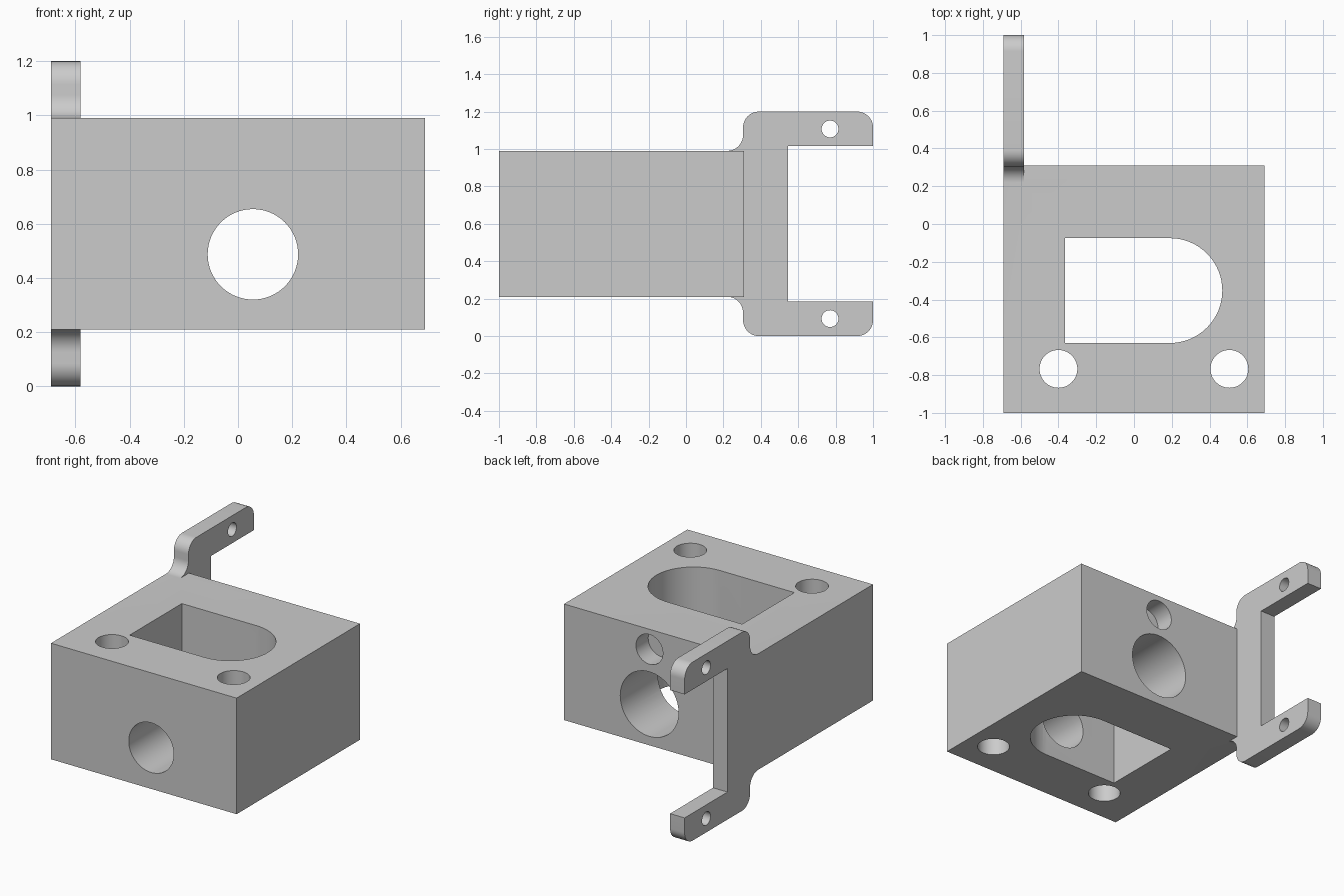
import bpy
import bmesh
from math import sin, cos, radians

cube = bpy.data.objects.get("Cube")
if cube:
    bpy.data.objects.remove(cube, do_unlink=True)

grey = bpy.data.materials.new("plain grey")
grey.use_nodes = True
COLOUR = (0.6, 0.6, 0.6, 1)
grey.diffuse_color = COLOUR
grey.node_tree.nodes["Principled BSDF"].inputs["Base Color"].default_value = COLOUR


def arc(cx, cy, r, start, end, steps):
    angles = [radians(start + (end - start) * i / steps) for i in range(steps + 1)]
    return [(cx + r * cos(a), cy + r * sin(a)) for a in angles]


def circle(cx, cy, r, steps=64):
    return arc(cx, cy, r, 0, 360, steps)[:-1]


def prism(name, outline, axis, low, high):
    """Extrude a flat outline along one axis."""
    place = {"x": lambda a, b, t: (t, a, b),
             "y": lambda a, b, t: (a, t, b),
             "z": lambda a, b, t: (a, b, t)}[axis]
    bm = bmesh.new()
    rings = [[bm.verts.new(place(a, b, t)) for a, b in outline] for t in (low, high)]
    for ring in rings:
        bm.faces.new(ring)
    n = len(outline)
    for i in range(n):
        j = (i + 1) % n
        bm.faces.new((rings[0][i], rings[0][j], rings[1][j], rings[1][i]))
    bmesh.ops.recalc_face_normals(bm, faces=bm.faces)
    mesh = bpy.data.meshes.new(name)
    bm.to_mesh(mesh)
    bm.free()
    mesh.materials.append(grey)
    obj = bpy.data.objects.new(name, mesh)
    bpy.context.collection.objects.link(obj)
    return obj


def combine(target, tool, operation):
    """Apply a boolean and remove the tool."""
    tool.hide_render = True
    mod = target.modifiers.new(operation.lower(), "BOOLEAN")
    mod.operation = operation
    mod.solver = "EXACT"
    mod.object = tool
    bpy.context.view_layer.objects.active = target
    bpy.ops.object.modifier_apply(modifier=mod.name)
    bpy.data.objects.remove(tool, do_unlink=True)


SIDE, BACK, BOTTOM, TOP, HEIGHT = 0.69, 0.31, 0.21, 0.99, 1.2

# Block
block = prism("block", [(-SIDE, -1), (SIDE, -1), (SIDE, BACK), (-SIDE, BACK)],
              "z", BOTTOM, TOP)

# Forked bracket: upper half of the outline, then its mirror image
upper = (arc(0.22, 1.075, 0.085, -90, 0, 12)
         + arc(0.39, 1.115, 0.085, 180, 90, 12)
         + arc(0.915, 1.115, 0.085, 90, 0, 12)
         + [(1, 1.015), (0.545, 1.015)])
lower = [(y, HEIGHT - z) for y, z in reversed(upper)]
bracket = prism("bracket", upper + lower, "x", -SIDE, -0.582)
combine(block, bracket, "UNION")

# D-shaped pocket through the block
pocket = [(-0.365, -0.63)] + arc(0.19, -0.3525, 0.2775, -90, 90, 32) + [(-0.365, -0.075)]
combine(block, prism("pocket_cutter", pocket, "z", 0, HEIGHT), "DIFFERENCE")

# Vertical bolt holes
for x in (-0.4, 0.505):
    combine(block, prism("bolt_cutter", circle(x, -0.767, 0.1), "z", 0, HEIGHT), "DIFFERENCE")

# Front bore, wider back bore and shallow blind hole above it
for z, r, start, end in ((0.487, 0.167, -1.1, -0.4),
                         (0.487, 0.217, -0.3, 0.4),
                         (0.855, 0.1, 0.18, 0.4)):
    combine(block, prism("bore_cutter", circle(0.055, z, r), "y", start, end), "DIFFERENCE")

# Pin holes in the fork arms
for z in (1.107, HEIGHT - 1.107):
    combine(block, prism("pin_cutter", circle(0.77, z, 0.045, 32), "x", -0.8, -0.4), "DIFFERENCE")

# Smooth the curved walls, keep the machined edges sharp
block.name = "block_with_bracket"
bpy.ops.object.select_all(action="DESELECT")
block.select_set(True)
bpy.context.view_layer.objects.active = block
bpy.ops.object.shade_smooth_by_angle(angle=radians(30))
